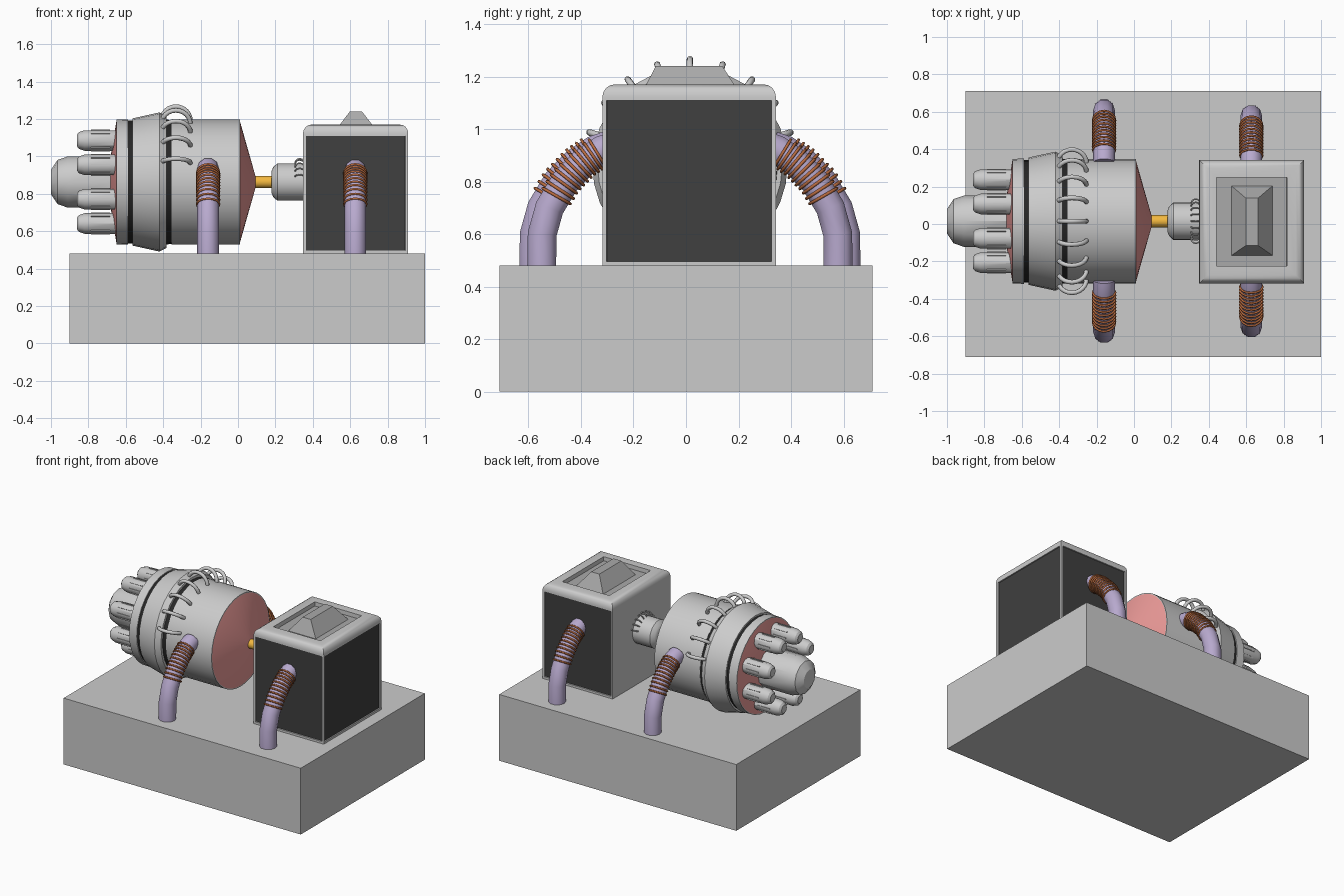
import bpy, bmesh, math
from mathutils import Vector, Matrix

if "Cube" in bpy.data.objects:
    bpy.data.objects.remove(bpy.data.objects["Cube"])

CY, CZ = 0.015, 0.863   # shared axis of drum, shaft and pipes


def mat(name, *rgb):
    m = bpy.data.materials.new(name)
    m.diffuse_color = (*rgb, 1)
    m.use_nodes = True
    m.node_tree.nodes["Principled BSDF"].inputs["Base Color"].default_value = m.diffuse_color
    return m


RED = mat("red", 0.85, 0.33, 0.32)
BLACK = mat("black", 0.02, 0.02, 0.02)
PANEL = mat("panel_black", 0.05, 0.05, 0.05)
DARK = mat("dark_grey", 0.4, 0.4, 0.4)
PURPLE = mat("purple", 0.48, 0.4, 0.62)
BROWN = mat("copper_brown", 0.5, 0.15, 0.05)
ORANGE = mat("orange", 0.9, 0.48, 0.05)


def finish(name, bm, mats=(), smooth=True):
    bmesh.ops.recalc_face_normals(bm, faces=bm.faces[:])
    me = bpy.data.meshes.new(name)
    bm.to_mesh(me)
    bm.free()
    for m in mats:
        me.materials.append(m)
    ob = bpy.data.objects.new(name, me)
    bpy.context.collection.objects.link(ob)
    if smooth:
        bpy.ops.object.select_all(action='DESELECT')
        ob.select_set(True)
        bpy.context.view_layer.objects.active = ob
        bpy.ops.object.shade_smooth_by_angle(angle=math.radians(30))
    return ob


def lathe(name, profile, y=CY, z=CZ, sides=32, mats=(), smooth=True):
    """Spin (x, radius) points around an x-directed axis, capping open ends."""
    bm = bmesh.new()
    rings = [[bm.verts.new((x, y + r * math.sin(math.tau * i / sides),
                            z + r * math.cos(math.tau * i / sides)))
              for i in range(sides)] for x, r in profile]
    for a, b in zip(rings, rings[1:]):
        for i in range(sides):
            j = (i + 1) % sides
            bm.faces.new((a[i], a[j], b[j], b[i]))
    bm.faces.new(rings[0])
    bm.faces.new(rings[-1])
    return finish(name, bm, mats, smooth)


def box(bm, lo, hi):
    lo, hi = Vector(lo), Vector(hi)
    return bmesh.ops.create_cube(
        bm, size=1, matrix=Matrix.Translation((lo + hi) / 2) @ Matrix.Diagonal((*(hi - lo), 1)))


def tube(name, points, radius, sides_res=2, mats=(), cyclic=False):
    cu = bpy.data.curves.new(name, 'CURVE')
    cu.dimensions = '3D'
    cu.bevel_depth, cu.bevel_resolution, cu.use_fill_caps = radius, sides_res, True
    sp = cu.splines.new('POLY')
    sp.points.add(len(points) - 1)
    for p, co in zip(sp.points, points):
        p.co = (*co, 1)
    sp.use_cyclic_u = cyclic
    sp.use_smooth = True
    for m in mats:
        cu.materials.append(m)
    ob = bpy.data.objects.new(name, cu)
    bpy.context.collection.objects.link(ob)


# Plinth
bm = bmesh.new()
box(bm, (-0.9, -0.71, 0), (1, 0.71, 0.48))
finish("plinth", bm, smooth=False)

# Drum body, black seals and red cone ends
lathe("drum_front", [(0.01, 0.333), (-0.355, 0.333)])
lathe("drum_rear_collar", [(-0.382, 0.352), (-0.42, 0.372), (-0.565, 0.34)])
lathe("drum_end_ring", [(-0.588, 0.335), (-0.65, 0.333)])
lathe("front_seal", [(-0.35, 0.33), (-0.387, 0.335)], mats=[BLACK])
lathe("rear_seal", [(-0.56, 0.328), (-0.592, 0.328)], mats=[BLACK])
lathe("red_front_cone", [(0.008, 0.333), (0.093, 0.033)], mats=[RED])
lathe("red_rear_cone", [(-0.649, 0.333), (-0.695, 0.05)], mats=[RED])

# Central nozzle and eight fluted thrusters around it
lathe("central_nozzle", [(-1, 0.065), (-0.965, 0.118), (-0.91, 0.137), (-0.67, 0.137)], sides=12)
for k in range(8):
    a = math.radians(22.5 + 45 * k)
    y, z = CY + 0.24 * math.cos(a), CZ + 0.24 * math.sin(a)
    lathe(f"thruster_{k}", [(-0.862, 0.03), (-0.85, 0.045), (-0.82, 0.055), (-0.65, 0.055)],
          y, z, 12)
    bm = bmesh.new()
    for i in range(8):
        t = math.tau * i / 8
        c = Vector((-0.735, y + 0.055 * math.cos(t), z + 0.055 * math.sin(t)))
        bmesh.ops.create_cube(bm, size=1, matrix=Matrix.Translation(c) @ Matrix.Rotation(t, 4, 'X')
                              @ Matrix.Diagonal((0.1, 0.007, 0.007, 1)))
    finish(f"thruster_ribs_{k}", bm, smooth=False)


# Half hoops standing on a round body
def hoops(name, x, body_r, hoop_r, wire, count, step):
    for k in range(count):
        a = math.radians((k - (count - 1) / 2) * step)
        pts = []
        for i in range(15):
            t = math.radians(-15 + 210 * i / 14)
            r = body_r + hoop_r * math.sin(t)
            pts.append((x + hoop_r * math.cos(t), CY + r * math.sin(a), CZ + r * math.cos(a)))
        tube(f"{name}_{k}", pts, wire)


hoops("drum_hoop", -0.332, 0.325, 0.078, 0.0125, 9, 18)
hoops("coupling_hoop", 0.33, 0.1, 0.024, 0.004, 9, 18)

# Drive shaft and coupling
lathe("drive_shaft", [(0.08, 0.033), (0.2, 0.033)], sides=16, mats=[ORANGE])
lathe("coupling", [(0.18, 0.06), (0.187, 0.078), (0.21, 0.1), (0.355, 0.1)], sides=24)

# Gearbox housing: rounded top, recessed top well, three black side panels
bm = bmesh.new()
box(bm, (0.348, -0.318, 0.48), (0.91, 0.342, 1.17))
top = [e for e in bm.edges if all(v.co.z > 1.1 for v in e.verts)]
bmesh.ops.bevel(bm, geom=top, offset=0.045, segments=4, profile=0.5, affect='EDGES')
bm.normal_update()
big = sorted(bm.faces, key=lambda f: -f.calc_area())[:6]
for f in big:
    n = f.normal.copy()
    if n.z > 0.9:
        bmesh.ops.inset_individual(bm, faces=[f], thickness=0.068)
        bmesh.ops.inset_individual(bm, faces=[f], thickness=0.001, depth=-0.03)
        f.material_index = 2
    elif n.x > 0.9 or abs(n.y) > 0.9:
        bmesh.ops.inset_individual(bm, faces=[f], thickness=0.022)
        bmesh.ops.inset_individual(bm, faces=[f], thickness=0.001, depth=-0.008)
        f.material_index = 1
finish("gearbox_housing", bm, [mat("grey", 0.8, 0.8, 0.8), PANEL, DARK])

# Hipped cap in the top well
bm = bmesh.new()
box(bm, (0.518, -0.17, 1.135), (0.744, 0.207, 1.24))
for v in bm.verts:
    if v.co.z > 1.2:
        v.co.x = 0.598 if v.co.x < 0.631 else 0.663
        v.co.y = -0.115 if v.co.y < 0 else 0.138
finish("top_cap", bm, [DARK], smooth=False)

# Bent pipes with copper windings, mirrored to both sides
PATH = [(0.285, 0.937), (0.335, 0.92), (0.405, 0.872), (0.475, 0.8), (0.535, 0.7),
        (0.563, 0.6), (0.565, 0.46)]


def winding(name, x, side, shift):
    a, b = 1, 4   # wound stretch of the path
    n = 11
    for k in range(n):
        u = a + 0.25 + (b - a - 0.7) * k / (n - 1)
        i = int(u)
        p, q = Vector(PATH[i]), Vector(PATH[i + 1])
        c = p.lerp(q, u - i)
        # blend tangents so the turns fan around the bend
        t0 = (q - Vector(PATH[i - 1])).normalized()
        t1 = (Vector(PATH[i + 2]) - p).normalized()
        t = t0.lerp(t1, u - i).normalized()
        nrm = Vector((-t.y, t.x))
        pts = []
        for j in range(16):
            w = math.tau * j / 16
            o = c + nrm * (0.06 * math.cos(w))
            pts.append((x + 0.06 * math.sin(w), CY + side * (o.x + shift), o.y))
        tube(f"{name}_{k}", pts, 0.006, 1, [BROWN], True)


for label, x, shift in (("drum", -0.16, 0.03), ("gearbox", 0.627, 0.0)):
    for end, side in (("front", -1), ("back", 1)):
        tube(f"{label}_pipe_{end}", [(x, CY + side * (y + shift), z) for y, z in PATH],
             0.058, 3, [PURPLE])
        winding(f"{label}_winding_{end}", x, side, shift)
